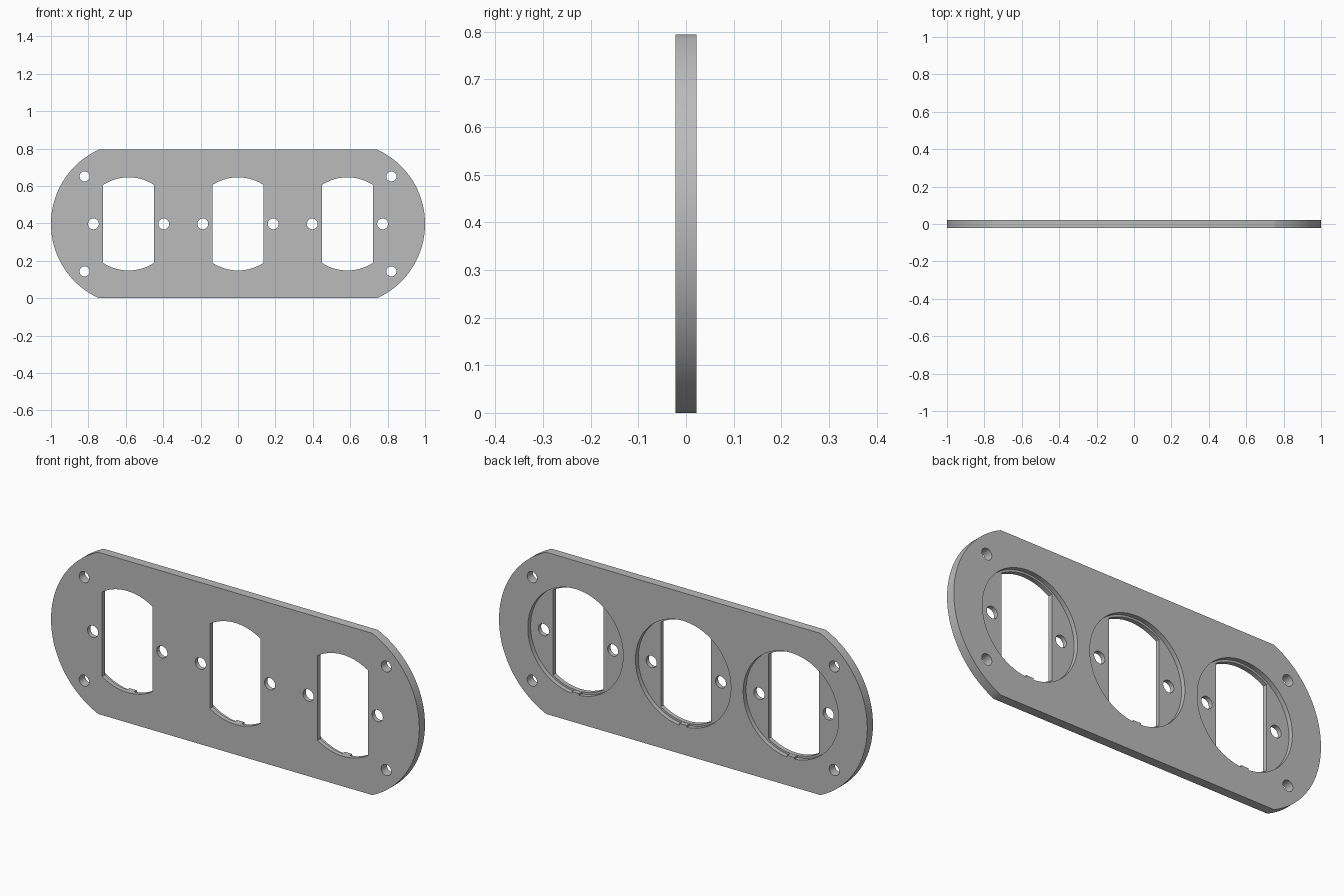
import bpy
import bmesh
from math import cos, sin, asin, radians, pi

cube = bpy.data.objects.get("Cube")
if cube:
    bpy.data.objects.remove(cube, do_unlink=True)

HALF_H = 0.397      # half height of the plate, also its centre line
HALF_T = 0.022      # half thickness
PITCH = 0.585       # spacing of the three sockets
END_R = 0.436       # radius of the rounded ends

grey = bpy.data.materials.new("plain grey")
grey.use_nodes = True
colour = (0.5, 0.5, 0.5, 1)
grey.diffuse_color = colour
grey.node_tree.nodes["Principled BSDF"].inputs["Base Color"].default_value = colour


def arc(cx, cz, r, a0, a1, n):
    """Points on an arc in the x-z plane."""
    steps = [a0 + (a1 - a0) * i / n for i in range(n + 1)]
    return [(cx + r * cos(a), cz + r * sin(a)) for a in steps]


def prism(name, outline, y0, y1):
    """Extrude an x-z outline from y0 to y1."""
    bm = bmesh.new()
    face = bm.faces.new([bm.verts.new((x, y0, z)) for x, z in outline])
    new = bmesh.ops.extrude_face_region(bm, geom=[face])["geom"]
    verts = [v for v in new if isinstance(v, bmesh.types.BMVert)]
    bmesh.ops.translate(bm, verts=verts, vec=(0, y1 - y0, 0))
    bmesh.ops.recalc_face_normals(bm, faces=bm.faces)
    mesh = bpy.data.meshes.new(name)
    bm.to_mesh(mesh)
    bm.free()
    mesh.materials.append(grey)
    obj = bpy.data.objects.new(name, mesh)
    bpy.context.collection.objects.link(obj)
    return obj


# Plate with rounded ends and flat top and bottom
sweep = asin(HALF_H / END_R)
end_x = 1 - END_R
outline = (arc(end_x, HALF_H, END_R, -sweep, sweep, 48)
           + arc(-end_x, HALF_H, END_R, pi - sweep, pi + sweep, 48))
plate = prism("mounting_plate", outline, -HALF_T, HALF_T)
bpy.context.view_layer.objects.active = plate
plate.select_set(True)


def cut(outline, y0=-0.1, y1=0.1):
    """Cut a prism out of the plate."""
    cutter = prism("cutter", outline, y0, y1)
    cutter.hide_render = True
    mod = plate.modifiers.new("cut", "BOOLEAN")
    mod.operation = "DIFFERENCE"
    mod.solver = "EXACT"
    mod.object = cutter
    bpy.ops.object.modifier_apply(modifier=mod.name)
    bpy.data.objects.remove(cutter, do_unlink=True)


def hole(x, z, r=0.029):
    cut(arc(x, z, r, 0, 2 * pi, 32)[:-1])


# Three sockets: rear recess with a locating key, flat-sided opening, two screw holes
OPEN_R, OPEN_W, RECESS_R = 0.249, 0.137, 0.259
side = asin(OPEN_W / OPEN_R)
key = radians(4.5)
for cx in (-PITCH, 0, PITCH):
    cut(arc(cx, HALF_H, RECESS_R, key - pi / 2, 1.5 * pi - key, 96)
        + arc(cx, HALF_H, OPEN_R + 0.001, -pi / 2 - key, -pi / 2 + key, 4), 0, 0.1)
    cut(arc(cx, HALF_H, OPEN_R, pi / 2 - side, pi / 2 + side, 24)
        + arc(cx, HALF_H, OPEN_R, 1.5 * pi - side, 1.5 * pi + side, 24))
    for sx in (-1, 1):
        hole(cx + sx * 0.188, HALF_H)

# Corner fixing holes
for sx in (-1, 1):
    for sz in (-1, 1):
        hole(sx * 0.82, HALF_H + sz * 0.254, 0.027)

bpy.ops.object.shade_smooth_by_angle(angle=radians(30))
